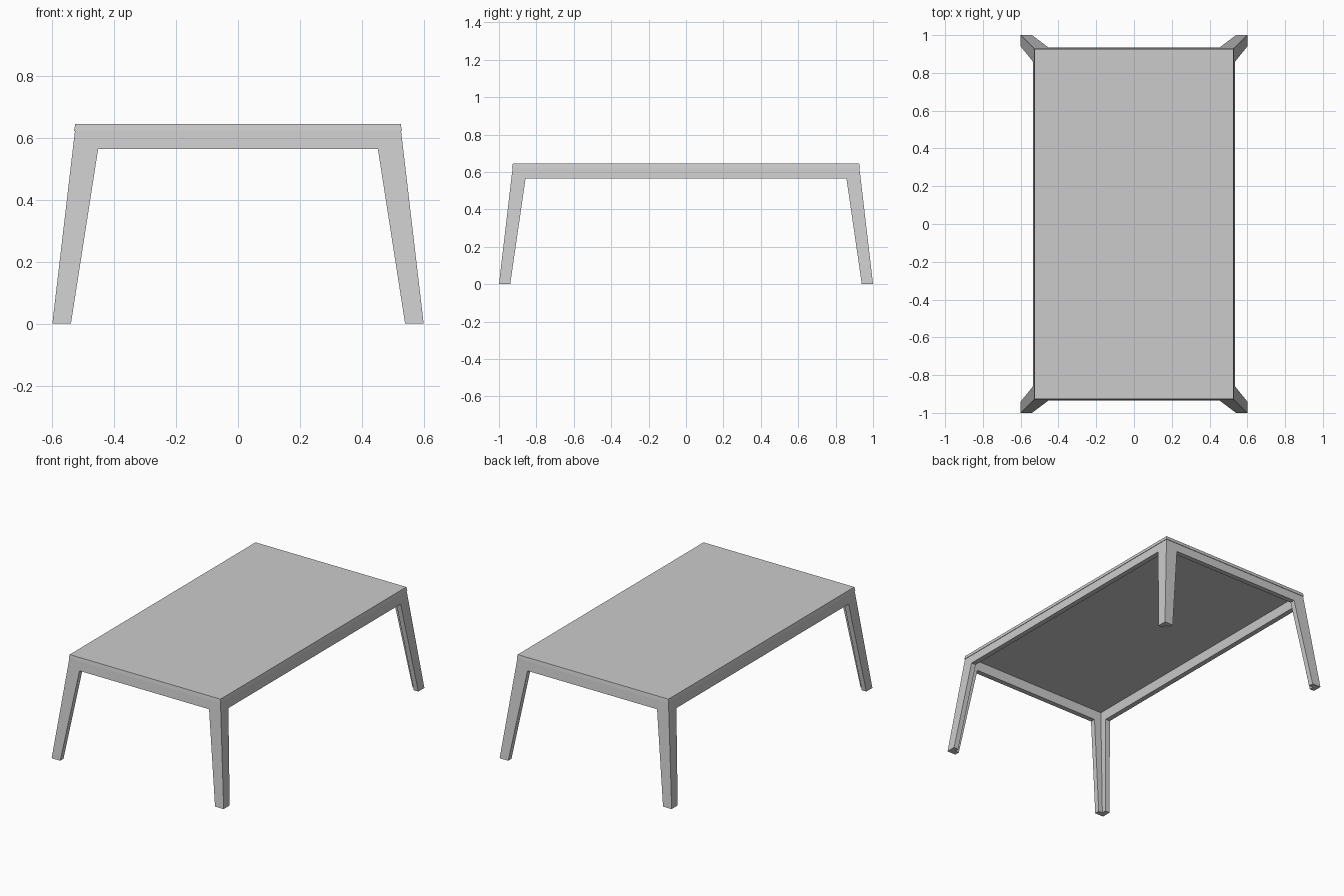
import bpy, bmesh

if "Cube" in bpy.data.objects:
    bpy.data.objects.remove(bpy.data.objects["Cube"])

TOP, SLAB, RAIL = 0.645, 0.623, 0.565   # top, slab underside, rail underside
T = 0.032                               # frame wall thickness


def half_x(z):
    """Outer half width of the splayed frame at height z."""
    return 0.527 + 0.073 * (1 - z / SLAB)


def make_object(name, bm):
    bmesh.ops.remove_doubles(bm, verts=bm.verts[:], dist=1e-4)
    bmesh.ops.recalc_face_normals(bm, faces=bm.faces[:])
    mesh = bpy.data.meshes.new(name)
    bm.to_mesh(mesh)
    bm.free()
    obj = bpy.data.objects.new(name, mesh)
    bpy.context.collection.objects.link(obj)
    return obj


def add_arch(bm, along_x, side):
    """One mitred wall of the frame: a rail with two half legs."""
    half = lambda z: half_x(z) + (0 if along_x else 0.4)    # half length
    dist = lambda z: half_x(z) + (0.4 if along_x else 0)    # distance out
    base = 0 if along_x else 0.4

    def loop(inset):
        pts = [(half(0) - inset, 0), (half(SLAB) - inset, SLAB)]
        right = [(0.54 + base, 0), (0.452 + base + (0 if along_x else 0.006), RAIL)]
        outline = ([(-u, z) for u, z in pts] + [(u, z) for u, z in reversed(pts)]
                   + right + [(-u, z) for u, z in reversed(right)])
        verts = []
        for u, z in outline:
            d = side * (dist(z) - inset)
            verts.append(bm.verts.new((u, d, z) if along_x else (d, u, z)))
        return verts

    outer, inner = loop(0), loop(T)
    bm.faces.new(outer)
    bm.faces.new(inner)
    for i in range(8):
        if i in (0, 2):      # mitred corners join the neighbouring wall
            continue
        j = (i + 1) % 8
        bm.faces.new((outer[i], outer[j], inner[j], inner[i]))


# Splayed frame: rails and L-section legs
bm = bmesh.new()
for along_x in (True, False):
    for side in (-1, 1):
        add_arch(bm, along_x, side)
make_object("leg_frame", bm)

# Table top with slightly sloped edges
bm = bmesh.new()
bmesh.ops.create_cube(bm, size=2)
for v in bm.verts:
    top = v.co.z > 0
    hx = 0.526 if top else 0.530
    v.co = (v.co.x * hx, v.co.y * (hx + 0.4), TOP if top else SLAB)
make_object("table_top", bm)
